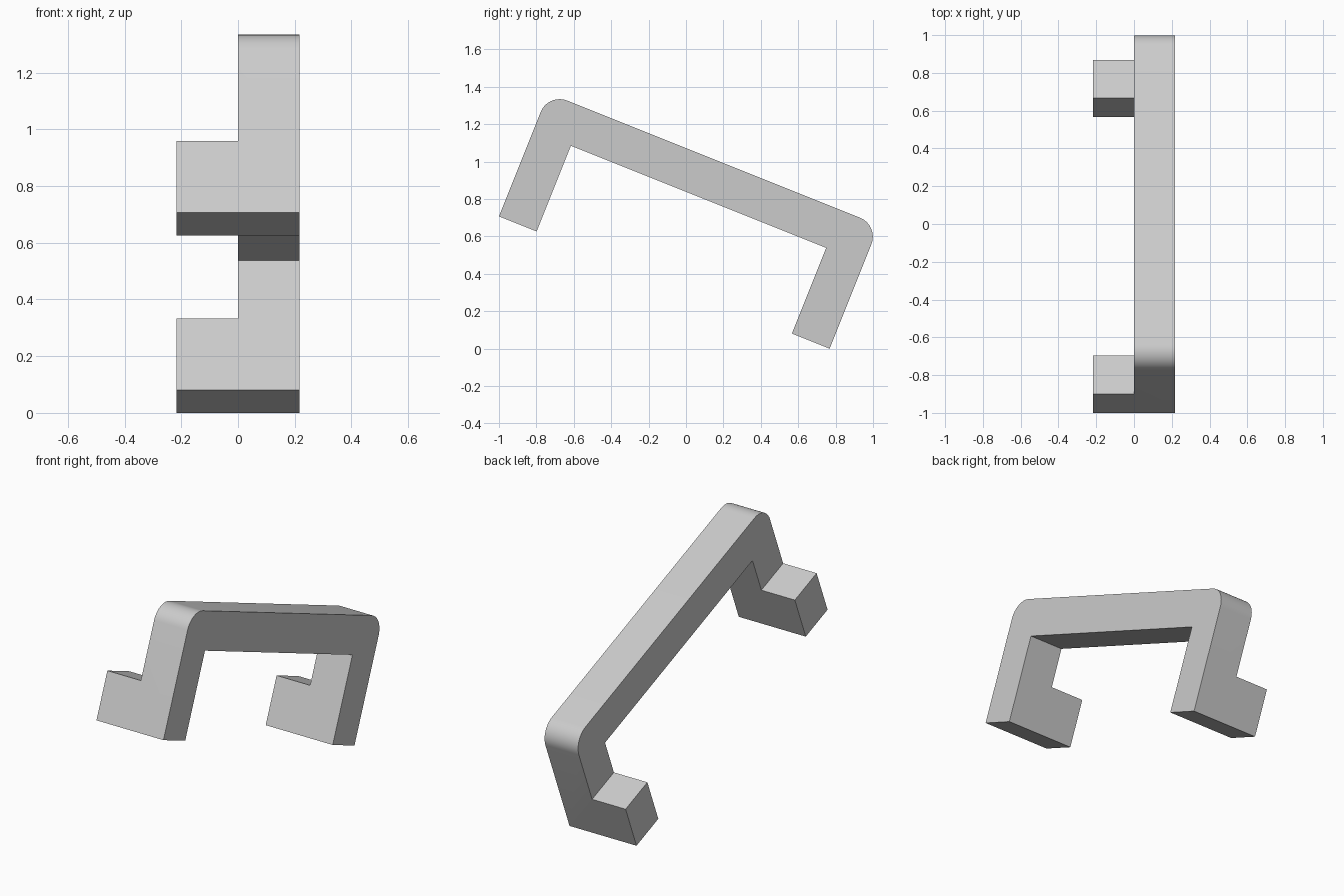
import bpy
import bmesh
from math import radians, sin, cos
from mathutils import Matrix

cube = bpy.data.objects.get("Cube")
if cube:
    bpy.data.objects.remove(cube)

THICK = 0.217             # section of the bar and legs
LEFT, RIGHT = -1.191, 0.713
BASE, TOP = 0.285, 0.995
FOOT_TOP = BASE + 0.272
RADIUS = 0.109
TILT = radians(-21.8)

grey = bpy.data.materials.new("light_grey")
grey.use_nodes = True
colour = (0.6, 0.6, 0.6, 1)
grey.diffuse_color = colour
grey.node_tree.nodes["Principled BSDF"].inputs["Base Color"].default_value = colour


def arc(y, z, start, end, steps=12):
    """Rounded corner points between two angles in degrees."""
    angles = [radians(start + (end - start) * i / steps) for i in range(steps + 1)]
    return [(y + RADIUS * cos(a), z + RADIUS * sin(a)) for a in angles]


bm = bmesh.new()


def points(coords):
    return [bm.verts.new((THICK, y, z)) for y, z in coords]


# Side profile: two foot sections below one bridge section
inner_l, inner_r = LEFT + THICK, RIGHT - THICK
l_low = points([(LEFT, BASE), (inner_l, BASE)])
r_low = points([(inner_r, BASE), (RIGHT, BASE)])
l_mid = points([(inner_l, FOOT_TOP), (LEFT, FOOT_TOP)])
r_mid = points([(RIGHT, FOOT_TOP), (inner_r, FOOT_TOP)])
crown = points(arc(LEFT + RADIUS, TOP - RADIUS, 180, 90)
               + arc(RIGHT - RADIUS, TOP - RADIUS, 90, 0))
inside = points([(inner_r, TOP - THICK), (inner_l, TOP - THICK)])
feet = [bm.faces.new(l_low + l_mid), bm.faces.new(r_low + r_mid)]
bridge = bm.faces.new(l_mid + crown + r_mid + inside)


def extrude(faces):
    """Push faces toward -x by one section and return the moved faces."""
    made = bmesh.ops.extrude_face_region(bm, geom=faces, use_keep_orig=True)["geom"]
    verts = [g for g in made if isinstance(g, bmesh.types.BMVert)]
    bmesh.ops.translate(bm, verts=verts, vec=(-THICK, 0, 0))
    return [g for g in made if isinstance(g, bmesh.types.BMFace)]


# Extrude the whole handle, then carry the feet out sideways
inner_side = extrude(feet + [bridge])
foot_sides = [f for f in inner_side
              if all(abs(v.co.x) < 0.001 and v.co.z < FOOT_TOP + 0.001 for v in f.verts)]
extrude(foot_sides)
bmesh.ops.delete(bm, geom=foot_sides, context='FACES_ONLY')

# Merge flat neighbours and tilt
bmesh.ops.recalc_face_normals(bm, faces=bm.faces[:])
bmesh.ops.dissolve_limit(bm, angle_limit=radians(1), verts=bm.verts[:], edges=bm.edges[:])
bmesh.ops.transform(bm, matrix=Matrix.Rotation(TILT, 4, 'X'), verts=bm.verts[:])

mesh = bpy.data.meshes.new("handle")
bm.to_mesh(mesh)
bm.free()
mesh.materials.append(grey)
handle = bpy.data.objects.new("handle", mesh)
bpy.context.collection.objects.link(handle)
bpy.context.view_layer.objects.active = handle
handle.select_set(True)
bpy.ops.object.shade_smooth_by_angle(angle=radians(30))
